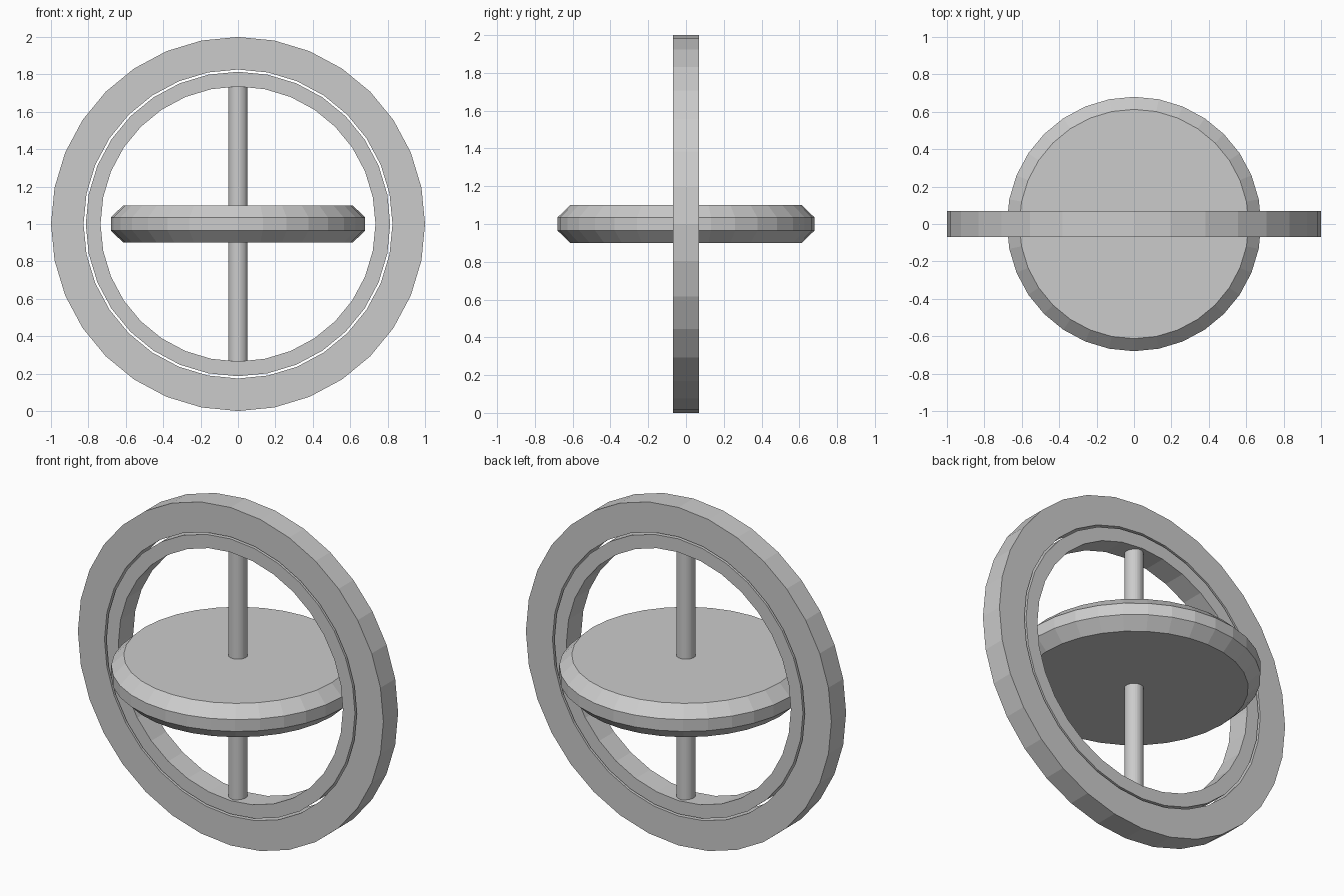
import bpy, bmesh
from math import sin, cos, pi

if "Cube" in bpy.data.objects:
    bpy.data.objects.remove(bpy.data.objects["Cube"])

SIDES = 32
CENTRE = (0, 0, 1)


def lathe(name, profile, axis, closed):
    """Spin (radius, height) points around an axis; cap the ends unless closed."""
    bm = bmesh.new()
    loops = []
    for r, h in profile:
        loop = []
        for i in range(SIDES):
            a = 2 * pi * i / SIDES
            u, v = r * cos(a), r * sin(a)
            loop.append(bm.verts.new((u, v, h) if axis == 'Z' else (u, h, v)))
        loops.append(loop)
    pairs = list(zip(loops, loops[1:]))
    if closed:
        pairs.append((loops[-1], loops[0]))
    else:
        bm.faces.new(loops[0])
        bm.faces.new(loops[-1])
    for a, b in pairs:
        for i in range(SIDES):
            j = (i + 1) % SIDES
            bm.faces.new((a[i], a[j], b[j], b[i]))
    bmesh.ops.recalc_face_normals(bm, faces=bm.faces)
    mesh = bpy.data.meshes.new(name)
    bm.to_mesh(mesh)
    bm.free()
    obj = bpy.data.objects.new(name, mesh)
    obj.location = CENTRE
    bpy.context.collection.objects.link(obj)
    return obj


def ring(name, outer, inner, half):
    return lathe(name, [(outer, -half), (outer, half), (inner, half), (inner, -half)],
                 'Y', True)


# Two upright rings with a narrow gap between them
ring("outer_ring", 1.0, 0.826, 0.069)
ring("inner_ring", 0.814, 0.735, 0.069)

# Bevelled spinning disc
lathe("rotor_disc", [(0.613, -0.1), (0.68, -0.035), (0.68, 0.035), (0.613, 0.1)], 'Z', False)

# Vertical axle ending inside the inner ring
lathe("axle", [(0.052, -0.745), (0.052, 0.745)], 'Z', False)
